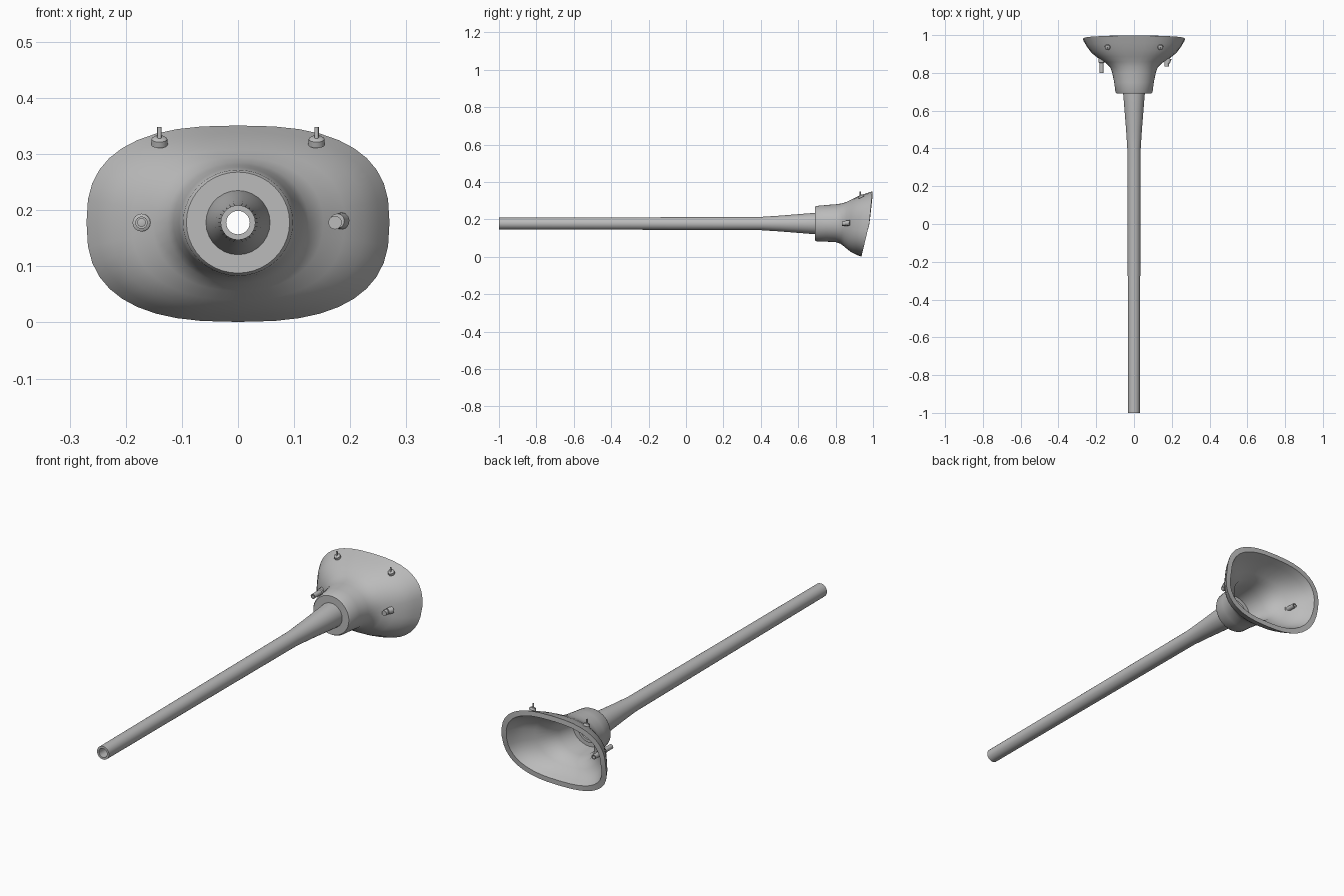
import bpy, bmesh, math
from mathutils import Vector

if "Cube" in bpy.data.objects:
    bpy.data.objects.remove(bpy.data.objects["Cube"])

grey = bpy.data.materials.new("rubber grey")
grey.diffuse_color = (0.5, 0.5, 0.5, 1)
grey.use_nodes = True
grey.node_tree.nodes["Principled BSDF"].inputs["Base Color"].default_value = grey.diffuse_color
AXIS_Z = 0.178


def loft(name, rings, close_start=False, close_end=False, loop=False, angle=40):
    """Skin a list of equal-length point rings."""
    bm = bmesh.new()
    rows = [[bm.verts.new(p) for p in r] for r in rings]
    n = len(rows[0])
    pairs = list(zip(rows, rows[1:])) + ([(rows[-1], rows[0])] if loop else [])
    for a, b in pairs:
        for i in range(n):
            j = (i + 1) % n
            bm.faces.new((a[i], a[j], b[j], b[i]))
    if close_start:
        bm.faces.new(rows[0][::-1])
    if close_end:
        bm.faces.new(rows[-1])
    bmesh.ops.recalc_face_normals(bm, faces=bm.faces)
    me = bpy.data.meshes.new(name)
    bm.to_mesh(me)
    bm.free()
    me.materials.append(grey)
    ob = bpy.data.objects.new(name, me)
    bpy.context.collection.objects.link(ob)
    bpy.context.view_layer.objects.active = ob
    ob.select_set(True)
    bpy.ops.object.shade_smooth_by_angle(angle=math.radians(angle))
    ob.select_set(False)
    return ob


def turned(name, base, axis, profile, seg=16, **kw):
    """Lathe (distance, radius) pairs along an axis from a base point."""
    rot = Vector((0, 0, 1)).rotation_difference(Vector(axis).normalized())
    rings = [[Vector(base) + rot @ Vector((r * math.cos(2 * math.pi * i / seg),
                                           r * math.sin(2 * math.pi * i / seg), d))
              for i in range(seg)] for d, r in profile]
    return loft(name, rings, **kw)


def cup_ring(y, w, top, bottom, power, bend, seg=40):
    """Rounded oval section; bend tilts the rim forward at the chin."""
    pts = []
    for i in range(seg):
        a = 2 * math.pi * i / seg
        c, s = math.cos(a), math.sin(a)
        x = w * math.copysign(abs(c) ** (2 / power), c)
        k = math.copysign(abs(s) ** (2 / power), s)
        z = AXIS_Z + k * ((top - AXIS_Z) if s > 0 else (AXIS_Z - bottom))
        pts.append((x, y + bend * (0.017 * k if k > 0 else 0.042 * k), z))
    return pts


# hose: hollow tube that flares into the cup
turned("hose", (0, 0, AXIS_Z), (0, 1, 0),
       [(-1, 0.021), (-1, 0.031), (-0.3, 0.033), (0.4, 0.0355), (0.5, 0.042),
        (0.6, 0.05), (0.7, 0.058), (0.72, 0.058), (0.72, 0.045), (0.6, 0.038),
        (0.4, 0.024)], seg=28, loop=True)

# face cup: outer wall, rim, then inner wall (y, half width, top, bottom, power, bend)
sections = [
    (0.690, 0.050, 0.228, 0.128, 2.0, 0),
    (0.690, 0.092, 0.268, 0.088, 2.0, 0),
    (0.698, 0.098, 0.272, 0.083, 2.0, 0),
    (0.750, 0.105, 0.277, 0.081, 2.0, 0),
    (0.800, 0.115, 0.281, 0.079, 2.05, 0),
    (0.830, 0.126, 0.285, 0.070, 2.1, 0.1),
    (0.855, 0.152, 0.294, 0.056, 2.2, 0.25),
    (0.880, 0.190, 0.308, 0.040, 2.35, 0.4),
    (0.910, 0.226, 0.324, 0.024, 2.45, 0.6),
    (0.945, 0.251, 0.338, 0.011, 2.55, 0.8),
    (0.980, 0.270, 0.351, 0.001, 2.6, 1.0),
    (0.981, 0.245, 0.328, 0.024, 2.6, 1.0),
    (0.950, 0.229, 0.317, 0.034, 2.55, 0.8),
    (0.915, 0.203, 0.304, 0.046, 2.45, 0.6),
    (0.885, 0.163, 0.286, 0.064, 2.3, 0.4),
    (0.855, 0.122, 0.270, 0.084, 2.1, 0.2),
    (0.800, 0.098, 0.264, 0.096, 2.0, 0),
    (0.715, 0.086, 0.256, 0.100, 2.0, 0),
    (0.715, 0.045, 0.223, 0.133, 2.0, 0),
]
loft("face_cup", [cup_ring(*s) for s in sections], loop=True)

# open side tube passing through the wall, with a small flange
turned("side_tube", (-0.172, 0.80, AXIS_Z), (0, 1, 0),
       [(0, 0.007), (0, 0.011), (0.13, 0.011), (0.13, 0.007)], loop=True)
turned("side_tube_flange", (-0.172, 0.852, AXIS_Z), (0, 1, 0),
       [(0, 0.011), (0.003, 0.016), (0.03, 0.016)], close_start=True, close_end=True)

# closed stub on the other side
turned("side_plug", (0.173, 0.835, AXIS_Z), (0, 1, 0),
       [(0, 0.012), (0.045, 0.012)], close_start=True, close_end=True)
turned("side_plug_flange", (0.177, 0.853, AXIS_Z + 0.003), (0.3, 1, 0),
       [(0, 0.013), (0.025, 0.015)], close_start=True, close_end=True)

# strap studs on the brow
for side, x in (("left", -0.14), ("right", 0.14)):
    turned(f"stud_base_{side}", (x, 0.938, 0.317), (0, -0.45, 1),
           [(0, 0.015), (0.011, 0.014), (0.014, 0.010)],
           close_start=True, close_end=True)
    turned(f"stud_pin_{side}", (x, 0.932, 0.320), (0, 0, 1),
           [(0, 0.004), (0.028, 0.004)], seg=10, close_start=True, close_end=True)
